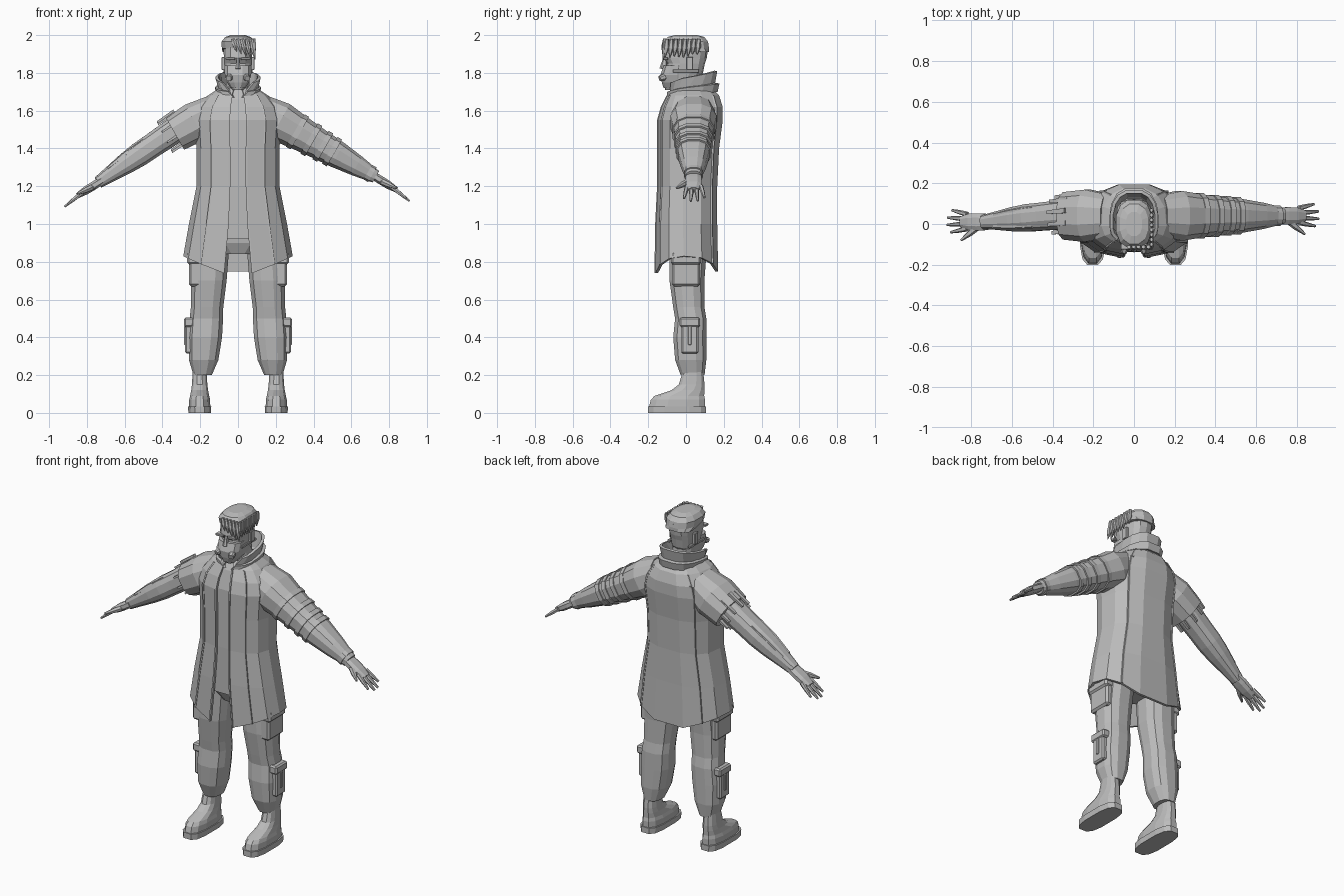
import bpy, bmesh, math, random
from mathutils import Vector

random.seed(4)
if "Cube" in bpy.data.objects:
    bpy.data.objects.remove(bpy.data.objects["Cube"])

grey = bpy.data.materials.new("plain grey")
grey.use_nodes = True
grey.diffuse_color = (.5, .5, .5, 1)
grey.node_tree.nodes["Principled BSDF"].inputs["Base Color"].default_value = grey.diffuse_color
UP, BACK = Vector((0, 0, 1)), Vector((0, 1, 0))


def power(value, exponent):
    return math.copysign(abs(value) ** exponent, value)


def finish(name, bm):
    mesh = bpy.data.meshes.new(name)
    bm.to_mesh(mesh)
    bm.free()
    mesh.materials.append(grey)
    obj = bpy.data.objects.new(name, mesh)
    bpy.context.collection.objects.link(obj)
    return obj


def skin(name, stations, axis, sides, square=.8):
    """Capped flat-sided loft through (centre, half width, half depth) stations."""
    bm = bmesh.new()
    guide = UP if abs(axis.y) > .7 else BACK
    depth_axis = (guide - axis * guide.dot(axis)).normalized()
    width_axis = depth_axis.cross(axis)
    rings = []
    for centre, width, depth in stations:
        ring = []
        for k in range(sides):
            angle = math.tau * (k + .5) / sides
            across = width_axis * width * power(math.cos(angle), square)
            ring.append(bm.verts.new(centre + across + depth_axis * depth * power(math.sin(angle), square)))
        rings.append(ring)
    for ring, following in zip(rings, rings[1:]):
        for k in range(sides):
            bm.faces.new((ring[k - 1], ring[k], following[k], following[k - 1]))
    bm.faces.new(rings[0])
    bm.faces.new(rings[-1])
    bmesh.ops.recalc_face_normals(bm, faces=bm.faces)
    return finish(name, bm)


def limb(name, start, end, radii, side=1, sides=6, flat=1):
    """Straight tapered limb with evenly spaced radii; flat scales its depth."""
    mirror = Vector((side, 1, 1))
    start, end = Vector(start) * mirror, Vector(end) * mirror
    stations = [(start.lerp(end, i / (len(radii) - 1)), r, r * flat) for i, r in enumerate(radii)]
    return skin(name, stations, (end - start).normalized(), sides)


def column(name, rows, x=0, lean=0, side=1, sides=12, square=.8):
    """Upright loft; each row is height, front, back, half width."""
    stations = [(Vector((side * (x + lean * z), (front + back) / 2, z)), width, (back - front) / 2)
                for z, front, back, width in rows]
    return skin(name, stations, UP, sides, square)


def outline(z, width, front, back, side_rise=0, back_rise=0, opening=8, points=7):
    """Half of a garment's plan, from its front opening round to the back."""
    result = []
    for k in range(points):
        angle = math.radians(opening + (165 - opening) * k / (points - 1))
        s, c = math.sin(angle), math.cos(angle)
        y = power(c, .8) * (front if c > 0 else -back)
        result.append(Vector((width * s ** .8, y, z + side_rise * s + back_rise * (1 - c) / 2)))
    return result


def sheet(name, rows, thick, recess=()):
    """Open-fronted cloth from mirrored outlines, with an optional sunk back strip."""
    bm = bmesh.new()
    mirror = Vector((-1, 1, 1))
    grid = [[bm.verts.new(p) for p in row + [q * mirror for q in reversed(row)]] for row in rows]
    sunk = []
    for i, (upper, lower) in enumerate(zip(grid, grid[1:])):
        for k in range(len(upper) - 1):
            face = bm.faces.new((upper[k], lower[k], lower[k + 1], upper[k + 1]))
            if i in recess and k == len(upper) // 2 - 1:
                sunk.append(face)
    if sunk:
        bmesh.ops.inset_region(bm, faces=sunk, thickness=.004, depth=-.012)
    mod = finish(name, bm).modifiers.new("cloth", "SOLIDIFY")
    mod.thickness, mod.offset = thick, -1


def box(name, centre, size, side=1):
    bm = bmesh.new()
    bmesh.ops.create_cube(bm, size=1)
    for v in bm.verts:
        v.co = (v.co * Vector(size) + Vector(centre)) * Vector((side, 1, 1))
    bmesh.ops.recalc_face_normals(bm, faces=bm.faces)
    mod = finish(name, bm).modifiers.new("edge", "BEVEL")
    mod.width, mod.segments = min(size) / 6, 1


# Coat with a curved hem and a sunk strip down the back
coat = [outline(1.72, .1, -.07, .14), outline(1.68, .16, -.1, .18), outline(1.62, .21, -.13, .2),
        outline(1.55, .23, -.15, .2), outline(1.4, .22, -.15, .18), outline(1.2, .22, -.15, .17),
        outline(1, .26, -.16, .17)]
coat.append(outline(.72, .29, -.165, .175, side_rise=.11, opening=11))
# Front opening and back sections use the same sign rule
for row in coat:
    for p in row:
        p.y = p.y if p.y else 0
sheet("coat", coat, .015, recess=range(3, 6))

# Raised seams on the coat
for label, k in (("front_edge", 0), ("front_seam", 1), ("back_seam", 5)):
    for side in (1, -1):
        seam = [(row[k] * Vector((side, 1, 1)), .006, .006) for row in coat[1:]]
        skin(label + "_trim", seam, UP, 4)
limb("back_yoke_trim", coat[2][5], coat[2][5] * Vector((-1, 1, 1)), (.008, .008), sides=4)

# Body beneath the coat
column("shirt", [(.92, -.14, .13, .2), (1.2, -.14, .14, .18), (1.55, -.13, .17, .19),
                 (1.66, -.1, .16, .14), (1.71, -.07, .12, .07)], square=.6)
column("hips", [(.84, -.07, .1, .1), (.9, -.1, .12, .2), (1, -.11, .12, .2)])
column("neck", [(1.6, -.06, .1, .07), (1.8, -.05, .08, .06)])

# Standing collar and its lower band
collar_top = outline(1.74, .12, -.1, .17, back_rise=.07, opening=40)
collar_base = outline(1.67, .1, -.09, .15, back_rise=.03)
sheet("collar", [collar_top, collar_base], .016)
grow = Vector((1.15, 1.15, 1))
sheet("collar_band", [[a.lerp(b, t) * grow for a, b in zip(collar_base, collar_top)] for t in (.4, 0)], .02)

# Head and face mask
column("head", [(1.71, -.11, -.02, .03), (1.75, -.12, .06, .06), (1.8, -.11, .09, .07),
                (1.85, -.1, .1, .075), (1.88, -.12, .11, .076), (1.95, -.11, .12, .08)], sides=14)
column("face_mask", [(1.72, -.12, 0, .04), (1.75, -.13, 0, .06), (1.79, -.137, 0, .072),
                     (1.84, -.12, 0, .074)])
limb("nose", (0, -.12, 1.82), (0, -.11, 1.88), (.014, .007), flat=1.5)
for side in (1, -1):
    limb("mask_filter", (.04, -.11, 1.78), (.05, -.14, 1.77), (.02, .015), side, sides=8)
    box("brow", (.04, -.11, 1.875), (.05, .03, .014), side)
    box("ear", (.077, .02, 1.85), (.02, .035, .07), side)
    box("mask_strap", (.07, 0, 1.81), (.016, .14, .016), side)

# Hair swept to the left, with hanging locks
column("hair", [(1.91, 0, .123, .084), (1.93, -.11, .125, .088), (1.965, -.12, .12, .09),
                (1.99, -.1, .1, .07), (2, -.06, .06, .04)])
for i in range(8):
    y = i * .024 - .1
    limb("side_lock", (.086, y, 1.98), (.086, y - .01, random.uniform(1.88, 1.9)), (.007, .011, .002), flat=1.4)
for i in range(5):
    x = .07 - i * .024
    limb("fringe_lock", (x, -.112, 1.98), (x + .02, -.12, 1.87 + i * .01), (.01, .013, .002))

# Left arm in a long banded sleeve
shoulder, left_wrist = Vector((.12, .04, 1.6)), Vector((.73, .04, 1.25))
limb("left_sleeve", shoulder, left_wrist, (.09, .11, .095, .083, .074, .058, .036), sides=12, flat=1.14)
for t in (.3, .42, .52, .6, .93):
    size = .12 - .06 * t if t < .9 else .046
    limb("sleeve_band", shoulder.lerp(left_wrist, t), shoulder.lerp(left_wrist, t + .04),
         (size, size), sides=12, flat=1.12)

# Right arm with a short sleeve, hanging strips and a bare forearm
elbow, right_wrist = Vector((.3, .05, 1.52)), Vector((.74, .01, 1.22))
limb("right_sleeve", shoulder, shoulder.lerp(left_wrist, .35), (.09, .11, .1), -1, sides=12, flat=1.2)
limb("right_arm", elbow, right_wrist, (.07, .07, .067, .066, .058, .045, .033), -1, sides=12, flat=1.05)
for k in range(9):
    angle = math.tau * k / 9
    lift = .08 * math.sin(angle)
    offset = Vector((lift / 2, .09 * math.cos(angle), lift))
    limb("sleeve_strip", elbow + offset, elbow.lerp(right_wrist, .2) + offset, (.01, .007), -1, sides=4, flat=1.6)
for y in (-.04, .04):
    offset = Vector((.02, y, .04))
    limb("forearm_plate", elbow.lerp(right_wrist, .4) + offset, elbow.lerp(right_wrist, .85) + offset * .7,
         (.014, .018, .01), -1)

# Hands: palm, four spread fingers and a thumb
for side, wrist in ((1, left_wrist), (-1, right_wrist)):
    limb("palm", wrist - Vector((.02, 0, -.01)), wrist + Vector((.11, 0, -.07)),
         (.022, .024, .023, .015), side, sides=8, flat=1.9)
    for k in range(4):
        f = k - 1.4
        limb("finger", wrist + Vector((.08, f * .024, -.05)),
             wrist + Vector((.18 - f * f * .01, f * .036, f * f * .008 - .13)), (.013, .011, .006), side)
    limb("thumb", wrist + Vector((.02, -.02, -.02)), wrist + Vector((.11, -.09, -.06)), (.016, .015, .006), side)

# Legs, pockets and boots
for side in (1, -1):
    column("trouser_leg", [(.96, -.09, .12, .1), (.7, -.09, .1, .097), (.56, -.07, .1, .088),
                           (.5, -.06, .11, .091), (.4, -.07, .11, .092), (.28, -.06, .11, .08),
                           (.2, -.03, .1, .05)], x=.2, lean=-.065, side=side)
    box("thigh_pocket", (.225, 0, .78), (.07, .15, .22), side)
    box("thigh_pocket_flap", (.23, 0, .82), (.08, .16, .07), side)
    box("shin_pouch", (.255, .02, .4), (.05, .09, .17), side)
    box("shin_pouch_flap", (.25, .02, .48), (.07, .11, .05), side)
    box("shin_strap", (.275, .02, .41), (.02, .02, .1), side)
    column("boot", [(.25, -.01, .09, .036), (.15, -.04, .1, .042), (.12, -.08, .1, .046),
                    (.09, -.17, .1, .052), (.07, -.19, .105, .057), (.03, -.2, .105, .058)], x=.203, side=side)
    column("boot_sole", [(.035, -.205, .11, .063), (0, -.205, .11, .061)], x=.203, side=side, square=.65)
